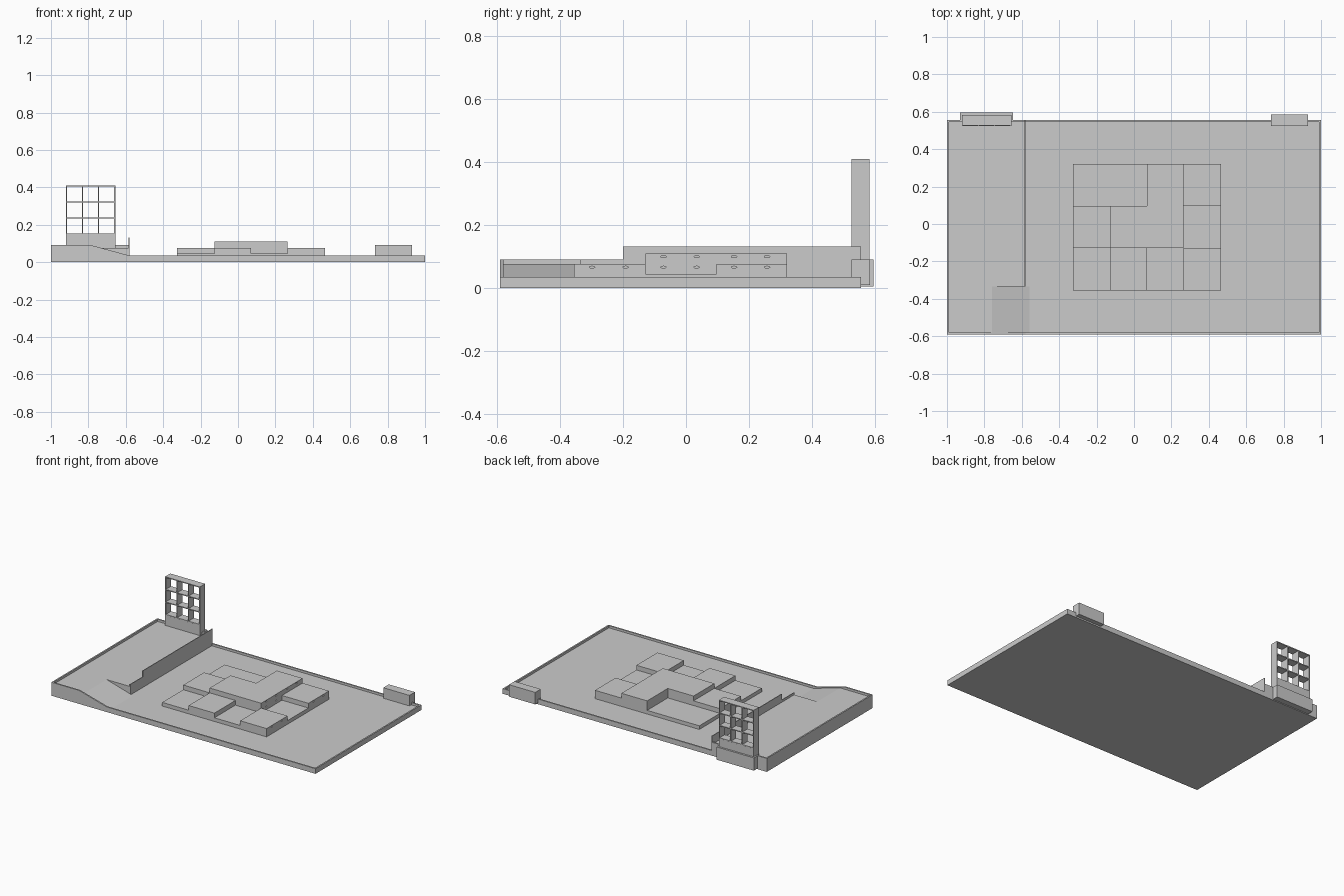
import bpy
import bmesh
from mathutils import Matrix

default_cube = bpy.data.objects.get("Cube")
if default_cube:
    bpy.data.objects.remove(default_cube, do_unlink=True)

grey = bpy.data.materials.new("plain_grey")
grey.use_nodes = True
GREY = (0.6, 0.6, 0.6, 1)
grey.diffuse_color = GREY
grey.node_tree.nodes["Principled BSDF"].inputs["Base Color"].default_value = GREY


def finish(name, bm):
    """Turn a bmesh into a named flat-shaded object."""
    bmesh.ops.recalc_face_normals(bm, faces=bm.faces)
    mesh = bpy.data.meshes.new(name)
    bm.to_mesh(mesh)
    bm.free()
    mesh.materials.append(grey)
    obj = bpy.data.objects.new(name, mesh)
    bpy.context.collection.objects.link(obj)
    return obj


def add_box(bm, xs, ys, zs):
    spans = (xs, ys, zs)
    centre = [(a + b) / 2 for a, b in spans]
    size = [b - a for a, b in spans]
    bmesh.ops.create_cube(bm, size=1, matrix=Matrix.Translation(centre) @ Matrix.Diagonal((*size, 1)))


def box(name, xs, ys, zs):
    bm = bmesh.new()
    add_box(bm, xs, ys, zs)
    return finish(name, bm)


def extrude(name, points, axis, start, end):
    """Extrude a profile: (x, z) along y, or (y, z) along x."""
    bm = bmesh.new()
    place = (lambda p: (p[0], start, p[1])) if axis == "y" else (lambda p: (start, p[0], p[1]))
    face = bm.faces.new([bm.verts.new(place(p)) for p in points])
    moved = bmesh.ops.extrude_face_region(bm, geom=[face])["geom"]
    offset = (0, end - start, 0) if axis == "y" else (end - start, 0, 0)
    bmesh.ops.translate(bm, vec=offset, verts=[v for v in moved if isinstance(v, bmesh.types.BMVert)])
    return finish(name, bm)


def stepped(half_width, low, high, upper_x, lower_x):
    """Profile of a high left part falling to a low right part."""
    return [(-half_width, 0), (half_width, 0), (half_width, low),
            (lower_x, low), (upper_x, high), (-half_width, high)]


# Board: floor with a ramp at the front and a sharp step behind it
RIM = 0.01
FRONT, BACK, LEDGE, STEP = -0.59, 0.555, -0.335, -0.583
FLOOR, DECK = 0.02, 0.077
LOW_RIM, HIGH_RIM = 0.035, 0.092
inner = 1 - RIM
extrude("ramp_floor", stepped(inner, FLOOR, DECK, -0.76, -0.56), "y", FRONT + RIM, LEDGE)
extrude("main_floor", stepped(inner, FLOOR, DECK, STEP, STEP), "y", LEDGE, BACK - RIM)

# Rim around the board
extrude("front_rim", stepped(1, LOW_RIM, HIGH_RIM, -0.79, -0.58), "y", FRONT, FRONT + RIM)
extrude("back_rim", stepped(1, LOW_RIM, HIGH_RIM, -0.58, -0.58), "y", BACK - RIM, BACK)
box("right_rim", (-1, -inner), (FRONT + RIM, BACK - RIM), (0, HIGH_RIM))
box("left_rim", (inner, 1), (FRONT + RIM, BACK - RIM), (0, LOW_RIM))

# Thin stepped wall along the edge of the deck
wall = [(LEDGE, FLOOR), (BACK, FLOOR), (BACK, 0.133), (-0.2, 0.133), (-0.2, HIGH_RIM), (LEDGE, HIGH_RIM)]
extrude("deck_wall", wall, "x", STEP - 0.002, STEP + 0.003)

# Centre tiles, front row first
columns = [-0.325, -0.125, 0.07, 0.265, 0.465]
rows = [-0.355, -0.128, 0.097, 0.32]
LAYER = {1: 0.045, 2: 0.077, 3: 0.11}
levels = [(1, 2, 1, 2), (2, 3, 3, 1), (1, 1, 3, 2)]

# Small oval sockets in the left faces of the tall tiles
sockets = bmesh.new()
socketed = [(0, 3, 2), (1, 2, 3), (1, 2, 2), (2, 3, 2), (2, 2, 3)]
for row, column, level in socketed:
    for part in (0.25, 0.72):
        y = rows[row] + part * (rows[row + 1] - rows[row])
        spot = Matrix.Translation((columns[column + 1], y, LAYER[level] - 0.01))
        shape = Matrix.Diagonal((1, 0.009, 0.003, 1)) @ Matrix.Rotation(1.5708, 4, "Y")
        bmesh.ops.create_cone(sockets, cap_ends=True, segments=12, radius1=1, radius2=1,
                              depth=0.012, matrix=spot @ shape)
cutter = finish("socket_cutter", sockets)
cutter.hide_render = True
cutter.display_type = "WIRE"
cutter.hide_set(True)

for r, row_levels in enumerate(levels):
    for c, level in enumerate(row_levels):
        tile = box(f"tile_{r}_{c}", columns[c:c + 2], rows[r:r + 2], (FLOOR, LAYER[level]))
        if any(s[:2] == (r, c) for s in socketed):
            cut = tile.modifiers.new("sockets", "BOOLEAN")
            cut.operation = "DIFFERENCE"
            cut.object = cutter

# Lattice tower on a solid foot at the back
LEFT, RIGHT, FOOT, TOP = -0.92, -0.656, 0.147, 0.41
DEPTH = (0.525, 0.582)
BAR = 0.006
box("tower_foot", (LEFT, RIGHT), DEPTH, (0.005, FOOT))
box("tower_bracket", (-0.93, -0.648), (BACK, 0.595), (0.005, HIGH_RIM))
lattice = bmesh.new()
for i in range(4):
    x = LEFT + (RIGHT - LEFT - BAR) * i / 3
    add_box(lattice, (x, x + BAR), DEPTH, (FOOT, TOP))
    z = FOOT + (TOP - FOOT - BAR) * i / 3
    add_box(lattice, (LEFT, RIGHT), (DEPTH[0] + 0.0005, DEPTH[1] - 0.0005), (z, z + BAR))
finish("tower_lattice", lattice)

# Plain block at the other end of the back edge
box("back_block", (0.732, 0.93), (0.525, 0.585), (0.01, HIGH_RIM))
